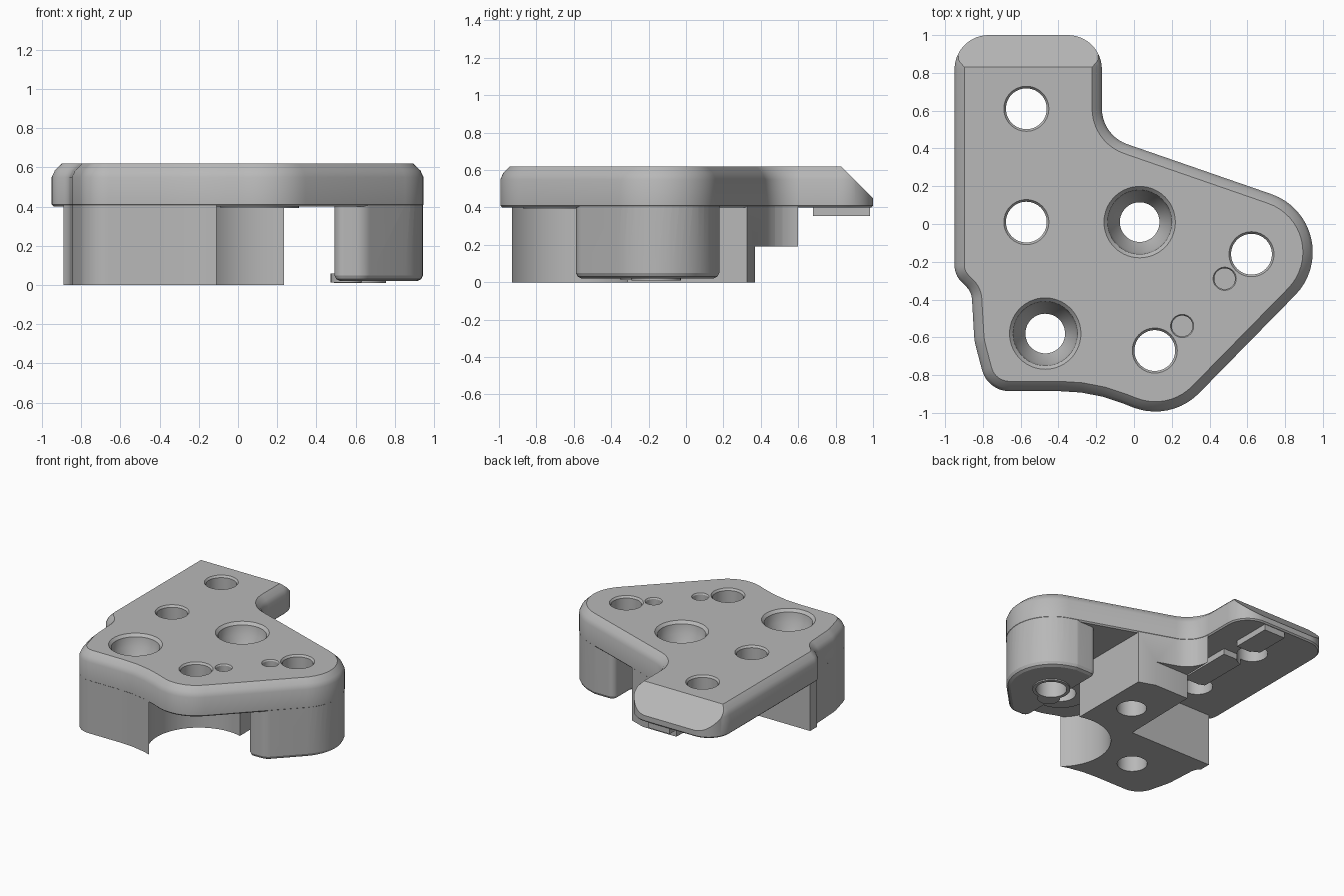
import bpy, bmesh, math
from mathutils import Vector

if "Cube" in bpy.data.objects:
    bpy.data.objects.remove(bpy.data.objects["Cube"])

grey = bpy.data.materials.new("plain_grey")
grey.use_nodes = True
colour = (0.48, 0.48, 0.48, 1)
grey.diffuse_color = colour
grey.node_tree.nodes["Principled BSDF"].inputs["Base Color"].default_value = colour


def rounded(corners):
    """Counter-clockwise loop from (x, y, radius) corners."""
    loop, n = [], len(corners)
    for i, (x, y, r) in enumerate(corners):
        p = Vector((x, y))
        a = (Vector(corners[i - 1][:2]) - p).normalized()
        b = (Vector(corners[(i + 1) % n][:2]) - p).normalized()
        if r == 0:
            loop.append(p)
            continue
        half = a.angle(b) / 2
        centre = p + (a + b).normalized() * r / math.sin(half)
        start = p + a * r / math.tan(half) - centre
        end = p + b * r / math.tan(half) - centre
        sweep = math.atan2(start.x * end.y - start.y * end.x, start.dot(end))
        steps = max(3, round(abs(sweep) / math.radians(7)))
        for k in range(steps + 1):
            t = sweep * k / steps
            c, s = math.cos(t), math.sin(t)
            loop.append(centre + Vector((start.x * c - start.y * s,
                                         start.x * s + start.y * c)))
    return loop


def inset(loop, d):
    """Move every edge of a counter-clockwise loop inwards by d."""
    out, n = [], len(loop)
    for i, p in enumerate(loop):
        e1 = (p - loop[i - 1]).normalized()
        e2 = (loop[(i + 1) % n] - p).normalized()
        n1, n2 = Vector((-e1.y, e1.x)), Vector((-e2.y, e2.x))
        out.append(p + (n1 + n2) * d / (1 + n1.dot(n2)))
    return out


def circle(x, y, r, n=56):
    return [Vector((x + r * math.cos(math.tau * i / n),
                    y + r * math.sin(math.tau * i / n))) for i in range(n)]


def rect(x0, x1, y0, y1):
    return [Vector(p) for p in ((x0, y0), (x1, y0), (x1, y1), (x0, y1))]


def loft(name, layers, slope=None):
    """Closed solid through (loop, z) layers, listed from bottom to top."""
    bm = bmesh.new()
    rings = [[bm.verts.new((p.x, p.y, z)) for p in loop] for loop, z in layers]
    n = len(rings[0])
    bm.faces.new(rings[0][::-1])
    bm.faces.new(rings[-1])
    for lo, hi in zip(rings, rings[1:]):
        for i in range(n):
            j = (i + 1) % n
            bm.faces.new((lo[i], lo[j], hi[j], hi[i]))
    if slope:
        geom = bm.verts[:] + bm.edges[:] + bm.faces[:]
        bmesh.ops.bisect_plane(bm, geom=geom, plane_co=slope[0],
                               plane_no=slope[1], clear_outer=True)
        bmesh.ops.holes_fill(bm, edges=[e for e in bm.edges if e.is_boundary], sides=0)
    bmesh.ops.recalc_face_normals(bm, faces=bm.faces[:])
    mesh = bpy.data.meshes.new(name)
    bm.to_mesh(mesh)
    bm.free()
    mesh.materials.append(grey)
    obj = bpy.data.objects.new(name, mesh)
    bpy.context.scene.collection.objects.link(obj)
    return obj


def combine(target, other, operation):
    """Apply a boolean and remove the second object."""
    mod = target.modifiers.new("combine", 'BOOLEAN')
    mod.object, mod.operation, mod.solver = other, operation, 'EXACT'
    bpy.context.view_layer.update()
    graph = bpy.context.evaluated_depsgraph_get()
    mesh = bpy.data.meshes.new_from_object(target.evaluated_get(graph))
    target.modifiers.clear()
    target.data = mesh
    bpy.data.objects.remove(other)


# Top plate with a rounded chamfer and a sloping back end
outline = rounded([
    (-.95, 1, .18), (-.95, -.27, .12), (-.86, -.36, .1), (-.845, -.62, .3),
    (-.775, -.885, .15), (-.22, -.885, .9), (.193, -1.05, .325),
    (1.213, -.01, .325), (-.17, .469, .2), (-.17, 1, .18)])
body = loft("bracket_body", [
    (inset(outline, .01), .4), (outline, .41), (outline, .55),
    (inset(outline, .016), .585), (inset(outline, .052), .62)],
    slope=((0, .83, .62), (0, 1, 1)))

# Main block below the plate, with a round scoop and a step at the back
inner = inset(outline, .002)
block = loft("main_block", [(inner, 0), (inner, .45)])
clip = rounded([(-.89, -1.2, 0), (.235, -1.2, 0), (.235, .6, 0),
                (-.172, .6, 0), (-.19, -.245, 0), (-.89, -.245, 0)])
combine(block, loft("block_clip", [(clip, -.1), (clip, .44)]), 'INTERSECT')
scoop = circle(.13, -.66, .362, 80)
combine(block, loft("scoop_cutter", [(scoop, -.1), (scoop, .5)]), 'DIFFERENCE')
# Clear the remaining sliver on the far side of the scoop
sliver = rect(.05, .4, -1.2, -.5)
combine(block, loft("sliver_cutter", [(sliver, -.1), (sliver, .5)]), 'DIFFERENCE')
step = rect(-.5, .5, .37, .7)
combine(block, loft("step_cutter", [(step, -.1), (step, .19)]), 'DIFFERENCE')
combine(body, block, 'UNION')

# Round side leg with softened foot
leg = inset(rounded([(.49, .18, .05), (.49, -.59, .05), (.644, -.59, .1),
                     (1.213, -.01, .325), (.665, .18, .05)]), .002)
combine(body, loft("side_leg", [(inset(leg, .03), .02), (inset(leg, .01), .03),
                                (leg, .05), (leg, .44)]), 'UNION')

# Raised pads around holes and along the arm underside
pads = [(circle(.622, -.16, .132), .01, .06), (circle(.553, -.27, .08), .012, .06),
        (circle(.11, -.67, .2), .392, .43),
        (rect(-.55, -.37, .1, .54), .355, .43),
        (rect(-.55, -.37, .68, .985), .355, .43)]
for loop, low, high in pads:
    combine(body, loft("pad", [(loop, low), (loop, high)]), 'UNION')


def drill(x, y, profile):
    layers = [(circle(x, y, r), z) for r, z in profile]
    combine(body, loft("hole_cutter", layers), 'DIFFERENCE')


# Two wide countersunk holes
for x, y in ((.03, .01), (-.47, -.58)):
    drill(x, y, [(.105, -.1), (.105, .43), (.16, .53), (.17, .6), (.19, .621), (.19, .7)])
# Four plain through holes
for x, y in ((-.57, .61), (-.57, .01), (.622, -.16), (.11, -.67)):
    drill(x, y, [(.108, -.1), (.108, .605), (.12, .621), (.12, .7)])
# Two small blind holes
for x, y in ((.48, -.29), (.255, -.54)):
    drill(x, y, [(.055, .47), (.055, .61), (.062, .621), (.062, .7)])

bpy.ops.object.select_all(action='DESELECT')
body.select_set(True)
bpy.context.view_layer.objects.active = body
bpy.ops.object.shade_smooth_by_angle(angle=math.radians(25))
